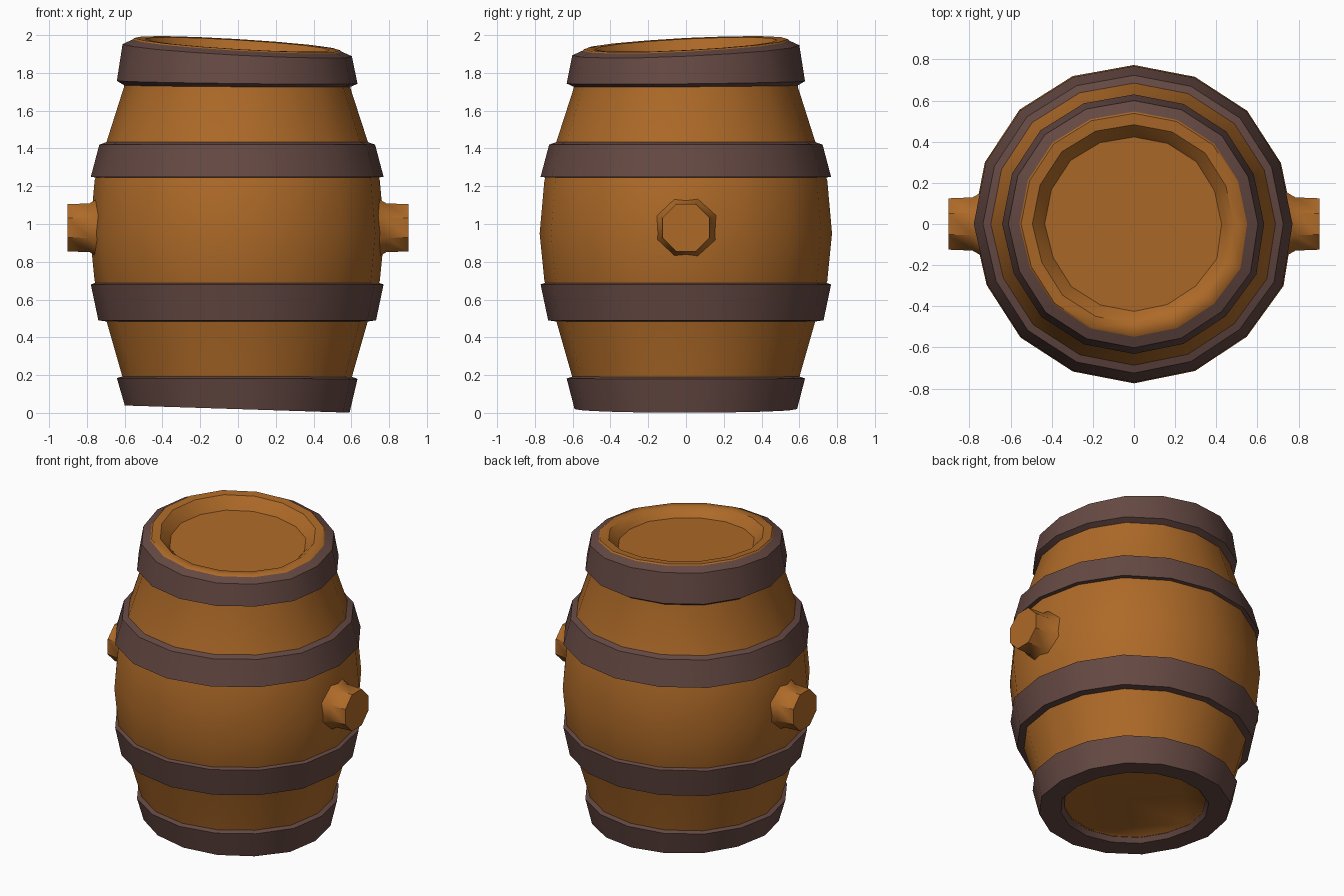
import bpy, bmesh, random
from math import sin, cos, pi, radians
from mathutils import Matrix, Vector

random.seed(4)
if "Cube" in bpy.data.objects:
    bpy.data.objects.remove(bpy.data.objects["Cube"])


def material(name, rgb):
    mat = bpy.data.materials.new(name)
    mat.use_nodes = True
    mat.diffuse_color = (*rgb, 1)
    mat.node_tree.nodes["Principled BSDF"].inputs["Base Color"].default_value = (*rgb, 1)
    return mat


wood = material("warm wood", (0.42, 0.143, 0.021))
iron = material("brown iron", (0.13, 0.066, 0.056))

SIDES = 16
wobble = [random.uniform(-0.008, 0.008) for _ in range(SIDES)]


def lean(co):
    """Tilt the hand-made top and bottom ends slightly."""
    top = min(max((co.z - 1.7) / 0.25, 0), 1)
    low = min(max((0.2 - co.z) / 0.2, 0), 1)
    co.z += top * (0.05 * co.y - 0.06 * co.x) + low * (0.02 - 0.032 * co.x)


def lathe(name, profile, mat, sides=SIDES, closed=False, worn=True):
    """Spin (radius, height) points round z; closed joins the last ring to the first."""
    bm = bmesh.new()
    rings = []
    for r, z in profile:
        ring = []
        for i in range(sides):
            a = 2 * pi * i / sides
            rr = r + (wobble[i] if worn else 0)
            ring.append(bm.verts.new((rr * cos(a), rr * sin(a), z)))
        rings.append(ring)
    pairs = list(zip(rings, rings[1:]))
    if closed:
        pairs.append((rings[-1], rings[0]))
    for a, b in pairs:
        for i in range(sides):
            j = (i + 1) % sides
            bm.faces.new((a[i], a[j], b[j], b[i]))
    if not closed:
        bm.faces.new(rings[0][::-1])
        bm.faces.new(rings[-1])
    if worn:
        for v in bm.verts:
            lean(v.co)
    bmesh.ops.recalc_face_normals(bm, faces=bm.faces)
    mesh = bpy.data.meshes.new(name)
    bm.to_mesh(mesh)
    bm.free()
    mesh.materials.append(mat)
    mesh.shade_smooth()
    mesh.set_sharp_from_angle(angle=radians(42))
    obj = bpy.data.objects.new(name, mesh)
    bpy.context.collection.objects.link(obj)
    return obj


# Bulging wooden body with recessed ends and a rounded rim
lathe("barrel_body", [
    (0.44, 0.05), (0.47, 0.02), (0.57, 0.02), (0.61, 0.2), (0.69, 0.48),
    (0.755, 0.7), (0.78, 0.95), (0.755, 1.23), (0.69, 1.44), (0.6, 1.72),
    (0.58, 1.92), (0.545, 1.952), (0.49, 1.95), (0.45, 1.91), (0.43, 1.885)], wood)

# Iron hoops: lower and upper outer edge of each one
hoops = {
    "lower_middle_hoop": ((0.735, 0.49), (0.775, 0.68)),
    "upper_middle_hoop": ((0.775, 1.25), (0.73, 1.42)),
}
for name, ((r0, z0), (r1, z1)) in hoops.items():
    lathe(name, [(r0 - 0.07, z0 - 0.01), (r0, z0), (r1, z1), (r1 - 0.07, z1 + 0.025)],
          iron, closed=True)

# End hoops wrap over the edges of the barrel
lathe("top_hoop", [(0.57, 1.715), (0.637, 1.75), (0.607, 1.92), (0.545, 1.948)],
      iron, closed=True)
lathe("bottom_hoop", [(0.44, 0.04), (0.46, 0.005), (0.595, 0), (0.637, 0.18), (0.57, 0.205)],
      iron, closed=True)

# Stubby side pegs
for name, side in (("left_peg", 1), ("right_peg", -1)):
    peg = lathe(name, [(0.2, 0.69), (0.14, 0.785), (0.135, 0.902)], wood, sides=8, worn=False)
    peg.data.transform(Matrix.Translation(Vector((0, 0, 0.98)))
                       @ Matrix.Rotation(side * pi / 2, 4, "Y")
                       @ Matrix.Rotation(pi / 8, 4, "Z"))
